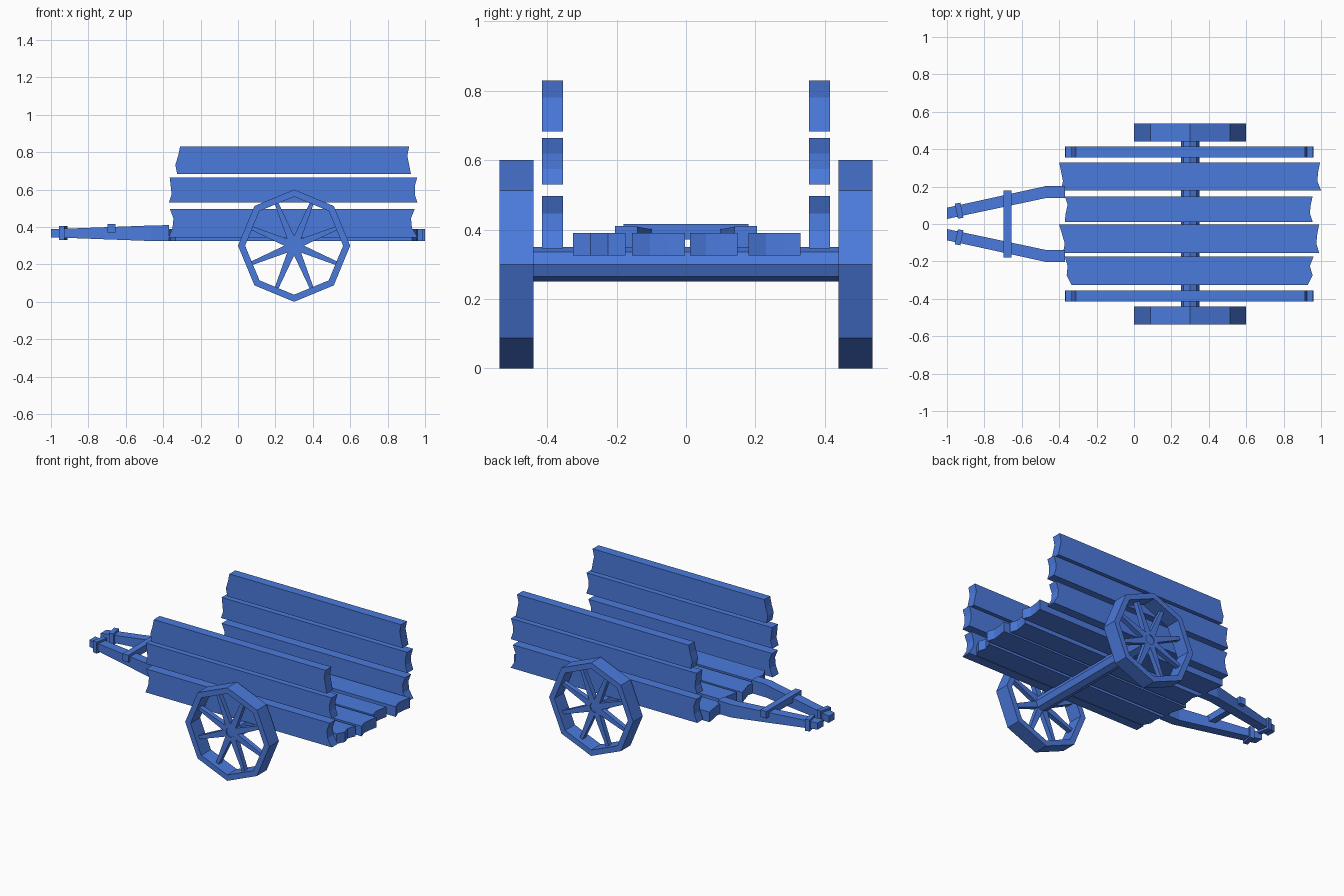
import bpy, bmesh, math
from mathutils import Matrix, Vector

if "Cube" in bpy.data.objects:
    bpy.data.objects.remove(bpy.data.objects["Cube"])

BLUE = (0.07, 0.195, 0.72, 1.0)
paint = bpy.data.materials.new("blue_paint")
paint.use_nodes = True
paint.diffuse_color = BLUE
bsdf = paint.node_tree.nodes["Principled BSDF"]
bsdf.inputs["Base Color"].default_value = BLUE
bsdf.inputs["Roughness"].default_value = 0.8


def finish(bm, name):
    bmesh.ops.recalc_face_normals(bm, faces=bm.faces)
    mesh = bpy.data.meshes.new(name)
    bm.to_mesh(mesh)
    bm.free()
    mesh.materials.append(paint)
    obj = bpy.data.objects.new(name, mesh)
    bpy.context.collection.objects.link(obj)
    return obj


def loft(bm, rings, closed=False):
    """Skin a run of equal cross-sections, capping the ends unless closed."""
    loops = [[bm.verts.new(p) for p in ring] for ring in rings]
    pairs = list(zip(loops, loops[1:]))
    if closed:
        pairs.append((loops[-1], loops[0]))
    else:
        bm.faces.new(loops[0])
        bm.faces.new(loops[-1])
    for a, b in pairs:
        for i in range(len(a)):
            j = (i + 1) % len(a)
            bm.faces.new((a[i], a[j], b[j], b[i]))


def box(bm, size, matrix):
    bmesh.ops.create_cube(bm, size=1, matrix=matrix @ Matrix.Diagonal((*size, 1)))


def board(name, low, high, thin, left, right, upright=False):
    """Plank along x; its sawn ends zigzag across the width."""
    rings = []
    for i, (x0, x1) in enumerate(zip(left, right)):
        w = low + (high - low) * i / (len(left) - 1)
        ring = [(x0, w, thin[0]), (x1, w, thin[0]), (x1, w, thin[1]), (x0, w, thin[1])]
        rings.append([(x, t, v) if upright else (x, v, t) for x, v, t in ring])
    bm = bmesh.new()
    loft(bm, rings)
    return finish(bm, name)


# Floor planks
FLOOR = (0.325, 0.39)
board("floor_plank_1", -0.325, -0.175, FLOOR, (-0.335, -0.36, -0.355, -0.37), (0.93, 0.955, 0.94, 0.96))
board("floor_plank_2", -0.155, -0.003, FLOOR, (-0.38, -0.37, -0.385, -0.4), (0.99, 0.975, 0.98, 0.99))
board("floor_plank_3", 0.012, 0.148, FLOOR, (-0.37, -0.365, -0.355, -0.37), (0.955, 0.94, 0.945, 0.955))
board("floor_plank_4", 0.18, 0.33, FLOOR, (-0.39, -0.38, -0.39, -0.4), (1.0, 0.98, 0.985, 0.995))

# Three boards on each side
SIDE_BOARDS = [
    ("lower", 0.345, 0.497, (-0.37, -0.35, -0.345, -0.365), (0.96, 0.93, 0.925, 0.945)),
    ("middle", 0.53, 0.664, (-0.37, -0.355, -0.36, -0.365), (0.96, 0.945, 0.945, 0.958)),
    ("upper", 0.682, 0.83, (-0.325, -0.335, -0.32, -0.31), (0.925, 0.915, 0.905, 0.915)),
]
for side, s in (("left", 1), ("right", -1)):
    for level, low, high, lx, rx in SIDE_BOARDS:
        board(f"{level}_side_board_{side}", low, high, (s * 0.355, s * 0.415), lx, rx, True)

# Octagonal axle
CENTRE = Vector((0.3, 0, 0.3))
ANGLES = [math.tau * i / 8 for i in range(8)]


def around(radius, angle, y):
    return CENTRE + Vector((radius * math.cos(angle), y, radius * math.sin(angle)))


bm = bmesh.new()
loft(bm, [[around(0.05, a, y) for a in ANGLES] for y in (-0.5, 0.5)])
finish(bm, "axle")

# Wheels: eight-sided rim with tapered spokes
for side, s in (("left", 1), ("right", -1)):
    bm = bmesh.new()
    y0, y1, mid = s * 0.44, s * 0.538, s * 0.49
    loft(bm, [[around(r, a, y) for r, y in ((0.3, y0), (0.3, y1), (0.262, y1), (0.262, y0))]
              for a in ANGLES], closed=True)
    finish(bm, f"wheel_rim_{side}")
    bm = bmesh.new()
    for a in ANGLES:
        turn = a + math.pi / 8
        across = Vector((-math.sin(turn), 0, math.cos(turn)))
        depth = Vector((0, 1, 0))
        rings = []
        for r, half in ((0.03, 0.021), (0.25, 0.01)):
            c = around(r, turn, mid)
            rings.append([c + across * half * u + depth * 0.016 * v
                          for u, v in ((-1, -1), (1, -1), (1, 1), (-1, 1))])
        loft(bm, rings)
    finish(bm, f"wheel_spokes_{side}")

# Pulling shafts with an end collar
SHAFT = [(-0.37, 0.14, 0.204, 0.325, 0.41), (-0.465, 0.14, 0.204, 0.325, 0.408),
         (-1.0, 0.027, 0.087, 0.345, 0.388)]
for side, s in (("left", 1), ("right", -1)):
    bm = bmesh.new()
    loft(bm, [[(x, s * a, lo), (x, s * b, lo), (x, s * b, hi), (x, s * a, hi)]
              for x, a, b, lo, hi in SHAFT])
    finish(bm, f"shaft_{side}")
    bm = bmesh.new()
    box(bm, (0.03, 0.082, 0.075),
        Matrix.Translation((-0.935, s * 0.071, 0.367)) @ Matrix.Rotation(s * 0.208, 4, "Z"))
    finish(bm, f"shaft_collar_{side}")

# Crossbar between the shafts
bm = bmesh.new()
box(bm, (0.042, 0.36, 0.045), Matrix.Translation((-0.677, 0, 0.394)))
finish(bm, "shaft_crossbar")
